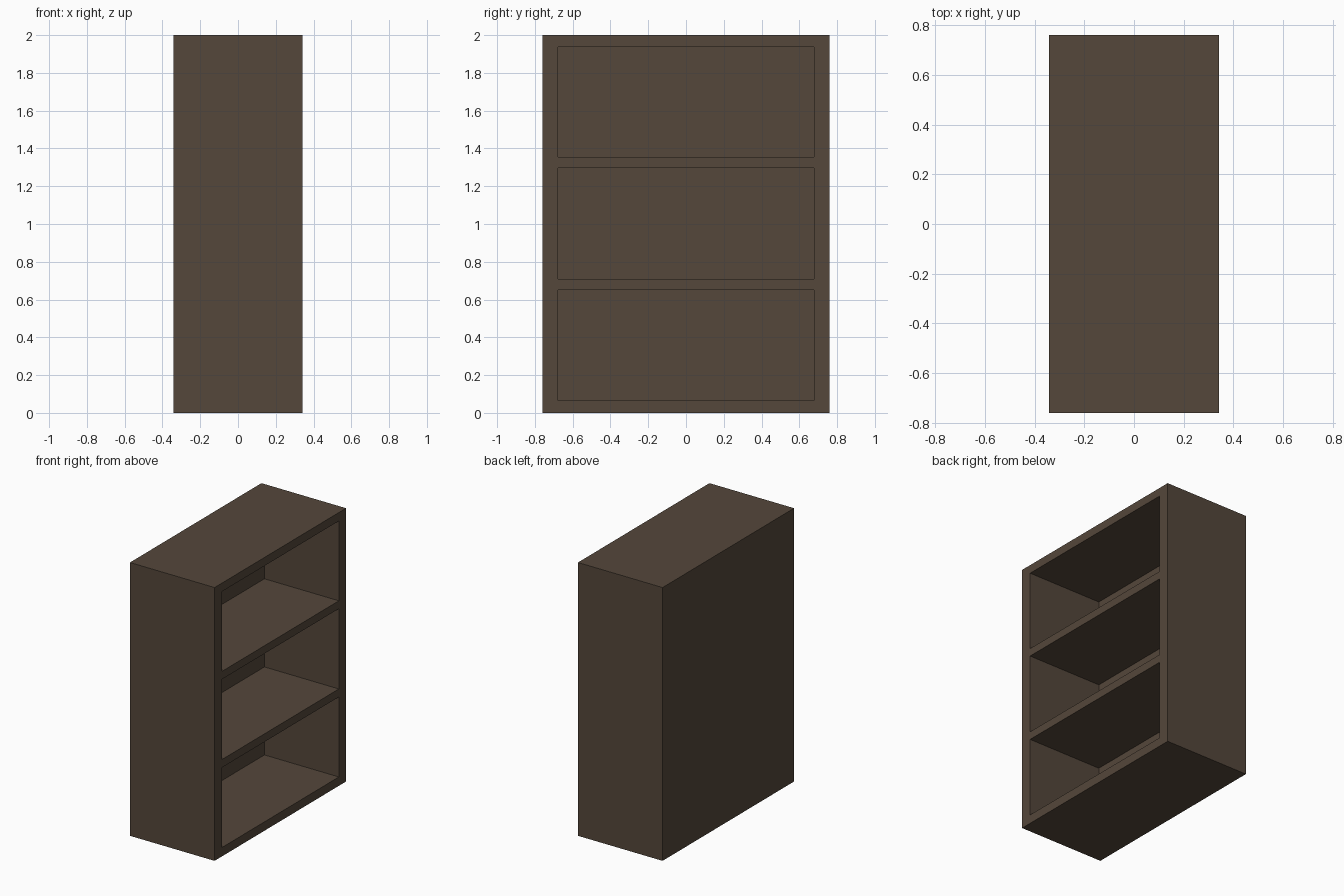
import bpy, bmesh
from mathutils import Vector

if "Cube" in bpy.data.objects:
    bpy.data.objects.remove(bpy.data.objects["Cube"])

W, D, H = 0.685, 1.52, 2.0        # x, y, z sizes
INNER_Y = 0.677                   # half width of each opening
BACK_X = -0.26                    # inner face of the back panel
BAYS = [(0.065, 0.65), (0.709, 1.296), (1.354, 1.938)]

wood = bpy.data.materials.new("dark_brown_wood")
wood.diffuse_color = (0.089, 0.063, 0.043, 1)
wood.use_nodes = True
wood.node_tree.nodes["Principled BSDF"].inputs["Base Color"].default_value = wood.diffuse_color

# Solid cabinet block
bm = bmesh.new()
bmesh.ops.create_cube(bm, size=1)
for v in bm.verts:
    v.co = Vector((v.co.x * W, v.co.y * D, (v.co.z + 0.5) * H))


def cut(point, normal):
    bmesh.ops.bisect_plane(bm, geom=bm.verts[:] + bm.edges[:] + bm.faces[:],
                           plane_co=point, plane_no=normal)


# Score the outlines of the three bays
for y in (-INNER_Y, INNER_Y):
    cut((0, y, 0), (0, 1, 0))
for bay in BAYS:
    for z in bay:
        cut((0, 0, z), (0, 0, 1))

# Push the open bays inward from the +x side, leaving shelves and a back panel
bm.normal_update()
openings = []
for f in bm.faces:
    c = f.calc_center_median()
    if f.normal.x > 0.9 and abs(c.y) < INNER_Y and any(a < c.z < b for a, b in BAYS):
        openings.append(f)
for f in bmesh.ops.extrude_discrete_faces(bm, faces=openings)["faces"]:
    for v in f.verts:
        v.co.x = BACK_X

# Weld the bay mouths and remove flat scoring lines
bmesh.ops.remove_doubles(bm, verts=bm.verts[:], dist=1e-5)
bmesh.ops.recalc_face_normals(bm, faces=bm.faces[:])

mesh = bpy.data.meshes.new("bookcase")
bm.to_mesh(mesh)
bm.free()
mesh.materials.append(wood)
bookcase = bpy.data.objects.new("bookcase", mesh)
bpy.context.collection.objects.link(bookcase)
